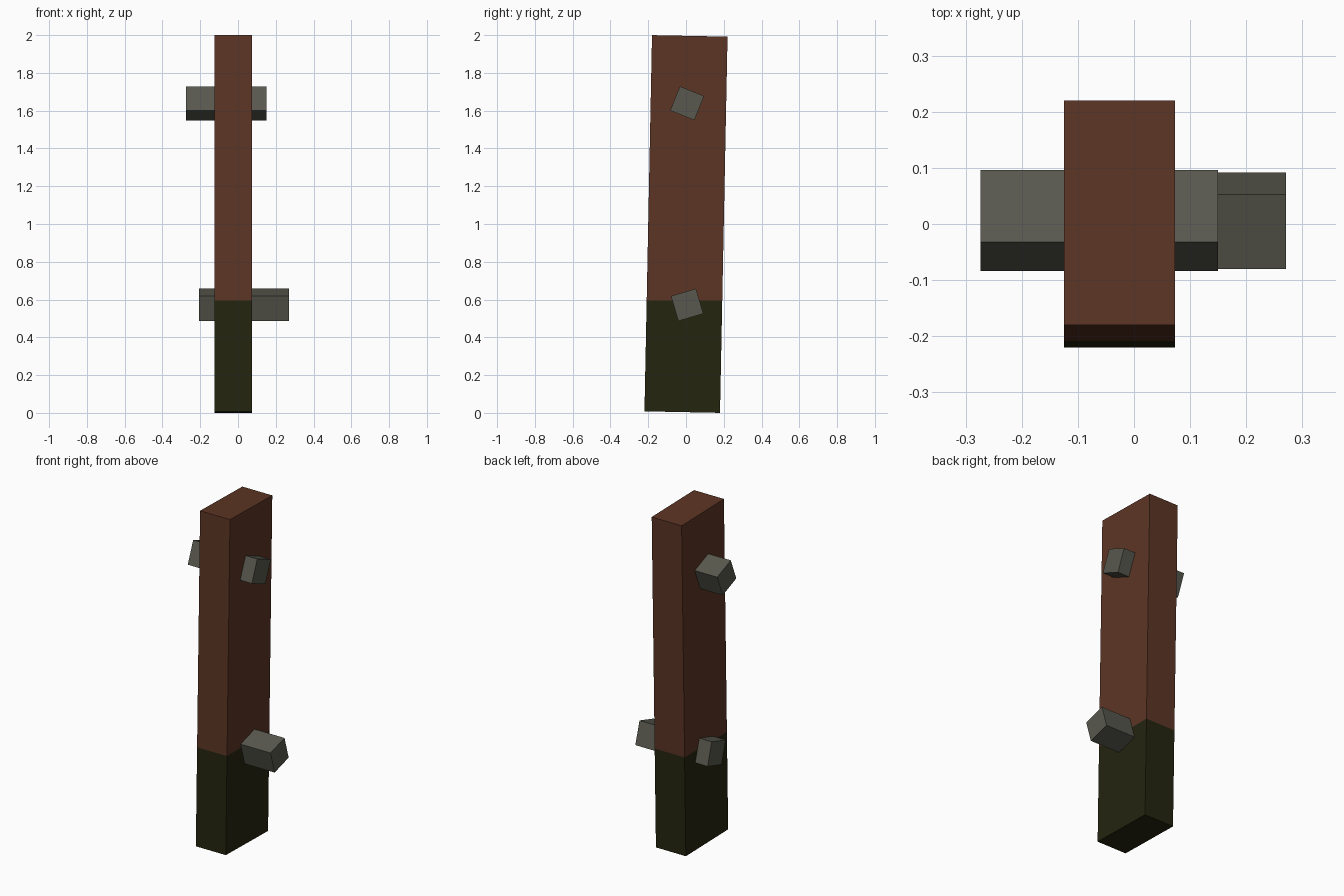
import bpy, bmesh, math
from mathutils import Matrix, Vector

if "Cube" in bpy.data.objects:
    bpy.data.objects.remove(bpy.data.objects["Cube"])


def material(name, rgb):
    m = bpy.data.materials.new(name)
    m.diffuse_color = (*rgb, 1.0)
    m.use_nodes = True
    m.node_tree.nodes["Principled BSDF"].inputs["Base Color"].default_value = m.diffuse_color
    return m


brown = material("brown_wood", (0.108, 0.036, 0.018))
moss = material("dark_moss", (0.018, 0.018, 0.005))
stone = material("grey_peg", (0.098, 0.098, 0.077))


def tilted_box(name, centre, size, angle, mats, split_z=None):
    """Box turned about x; faces below split_z take the second material."""
    bm = bmesh.new()
    bmesh.ops.create_cube(bm, size=1.0)
    bm.transform(Matrix.Translation(centre)
                 @ Matrix.Rotation(math.radians(angle), 4, 'X')
                 @ Matrix.Diagonal((*size, 1.0)))
    if split_z is not None:
        bmesh.ops.bisect_plane(bm, geom=bm.verts[:] + bm.edges[:] + bm.faces[:],
                               plane_co=Vector((0, 0, split_z)), plane_no=Vector((0, 0, 1)))
        for f in bm.faces:
            f.material_index = int(f.calc_center_median().z < split_z)
    mesh = bpy.data.meshes.new(name)
    bm.to_mesh(mesh)
    bm.free()
    for m in mats:
        mesh.materials.append(m)
    obj = bpy.data.objects.new(name, mesh)
    bpy.context.collection.objects.link(obj)
    return obj


# Leaning post with a dark lower part
tilted_box("post", (-0.026, 0, 1.0), (0.198, 0.4, 1.992), -1.15, [brown, moss], 0.596)

# Square pegs running through the post: x start, x end, height, turn
for name, x0, x1, z, angle in (("upper_peg", -0.274, 0.150, 1.639, -22),
                               ("lower_peg", -0.207, 0.271, 0.572, 16.5)):
    tilted_box(name, ((x0 + x1) / 2, 0.006, z), (x1 - x0, 0.138, 0.138), angle, [stone])
